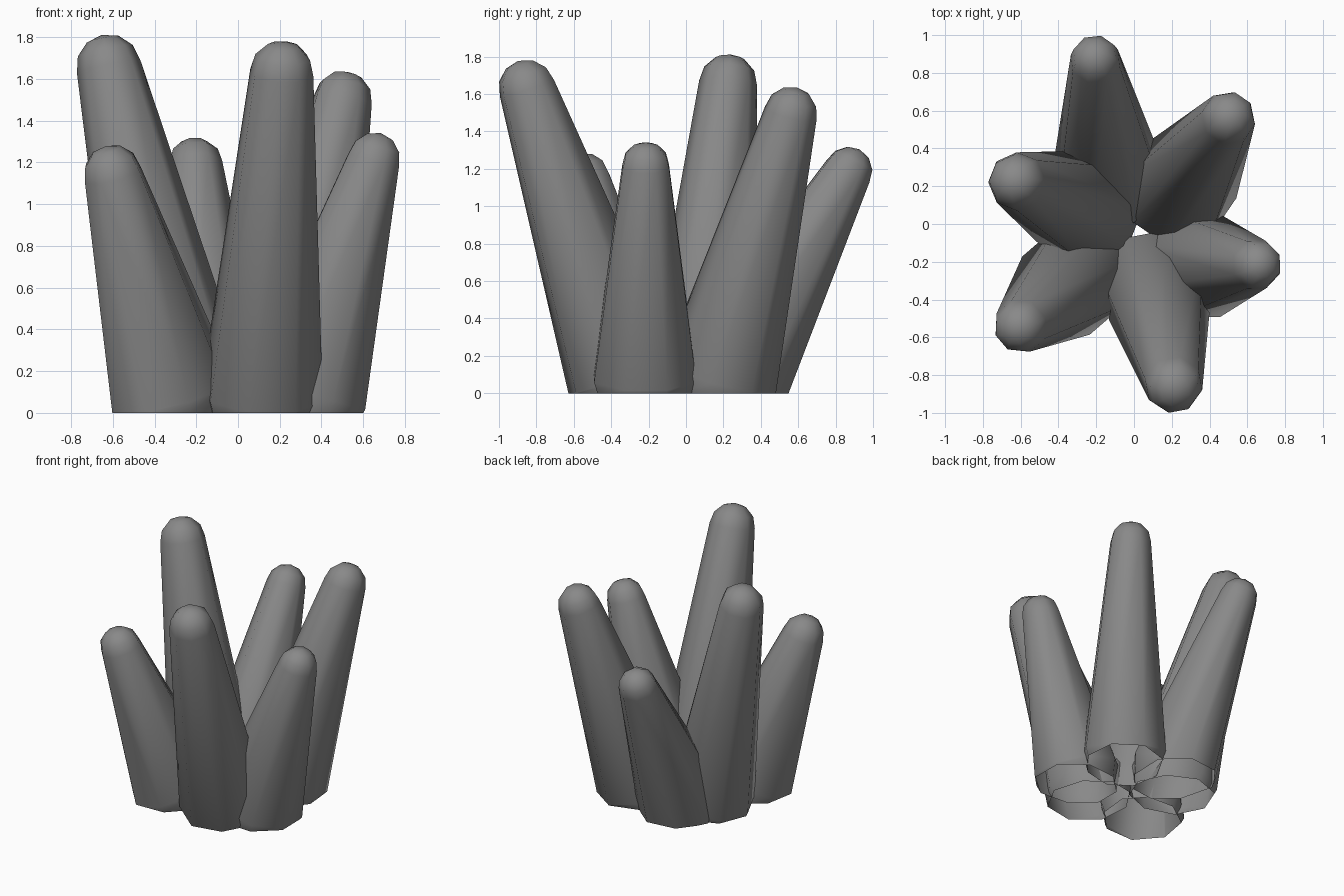
import bpy, bmesh, math
from mathutils import Vector

if "Cube" in bpy.data.objects:
    bpy.data.objects.remove(bpy.data.objects["Cube"])

SIDES = 8
BASE_R = 0.296
BASE_LIFT = 0.09
INNER_STRETCH = 1.17   # the foot reaches further towards the middle

# base centre on the ground (x, y), centre of the rounded tip, tip radius
STALKS = {
    "back_stalk": ((-0.135, 0.235), (-0.205, 0.865, 1.185), 0.135),
    "back_right_stalk": ((0.24, 0.18), (0.50, 0.56, 1.495), 0.145),
    "right_stalk": ((0.32, -0.22), (0.65, -0.215, 1.21), 0.135),
    "front_stalk": ((0.112, -0.325), (0.21, -0.85, 1.63), 0.155),
    "front_left_stalk": ((-0.31, -0.29), (-0.60, -0.54, 1.14), 0.145),
    "left_stalk": ((-0.265, 0.085), (-0.62, 0.225, 1.66), 0.155),
}

grey = bpy.data.materials.new("dark_grey")
grey.diffuse_color = (0.25, 0.25, 0.25, 1)
grey.use_nodes = True
grey.node_tree.nodes["Principled BSDF"].inputs["Base Color"].default_value = grey.diffuse_color


def stalk(name, ground, tip, tip_r):
    foot, tip = Vector((*ground, 0)), Vector(tip)
    axis = (tip - foot).normalized()
    base = foot + axis * BASE_LIFT
    length = (tip - base).length
    rot = axis.to_track_quat('Z', 'Y')   # local +Y faces the middle
    # radius, height along the tilted axis, inward stretch
    profile = [(BASE_R * 0.75, -BASE_R * 0.75, INNER_STRETCH),
               (BASE_R, 0, INNER_STRETCH)]
    for deg in (0, 30, 60):
        a = math.radians(deg)
        profile.append((tip_r * math.cos(a), length + tip_r * math.sin(a), 1))
    bm = bmesh.new()
    rings = []
    for r, h, stretch in profile:
        ring = []
        for i in range(SIDES):
            a = 2 * math.pi * (i + 0.5) / SIDES
            y = r * math.sin(a)
            p = Vector((r * math.cos(a), y * stretch if y > 0 else y, h))
            ring.append(bm.verts.new(base + rot @ p))
        rings.append(ring)
    for lo, hi in zip(rings, rings[1:]):
        for i in range(SIDES):
            j = (i + 1) % SIDES
            bm.faces.new((lo[i], lo[j], hi[j], hi[i]))
    # rounded tip
    pole = bm.verts.new(base + axis * (length + tip_r))
    for i in range(SIDES):
        bm.faces.new((rings[-1][i], rings[-1][(i + 1) % SIDES], pole))
    # cut open at the ground
    bmesh.ops.bisect_plane(bm, geom=bm.verts[:] + bm.edges[:] + bm.faces[:],
                           plane_co=(0, 0, 0), plane_no=(0, 0, 1),
                           clear_inner=True)
    for f in bm.faces:
        f.smooth = True
    mesh = bpy.data.meshes.new(name)
    bm.to_mesh(mesh)
    bm.free()
    mesh.materials.append(grey)
    bpy.context.collection.objects.link(bpy.data.objects.new(name, mesh))


for name, (ground, tip, tip_r) in STALKS.items():
    stalk(name, ground, tip, tip_r)
